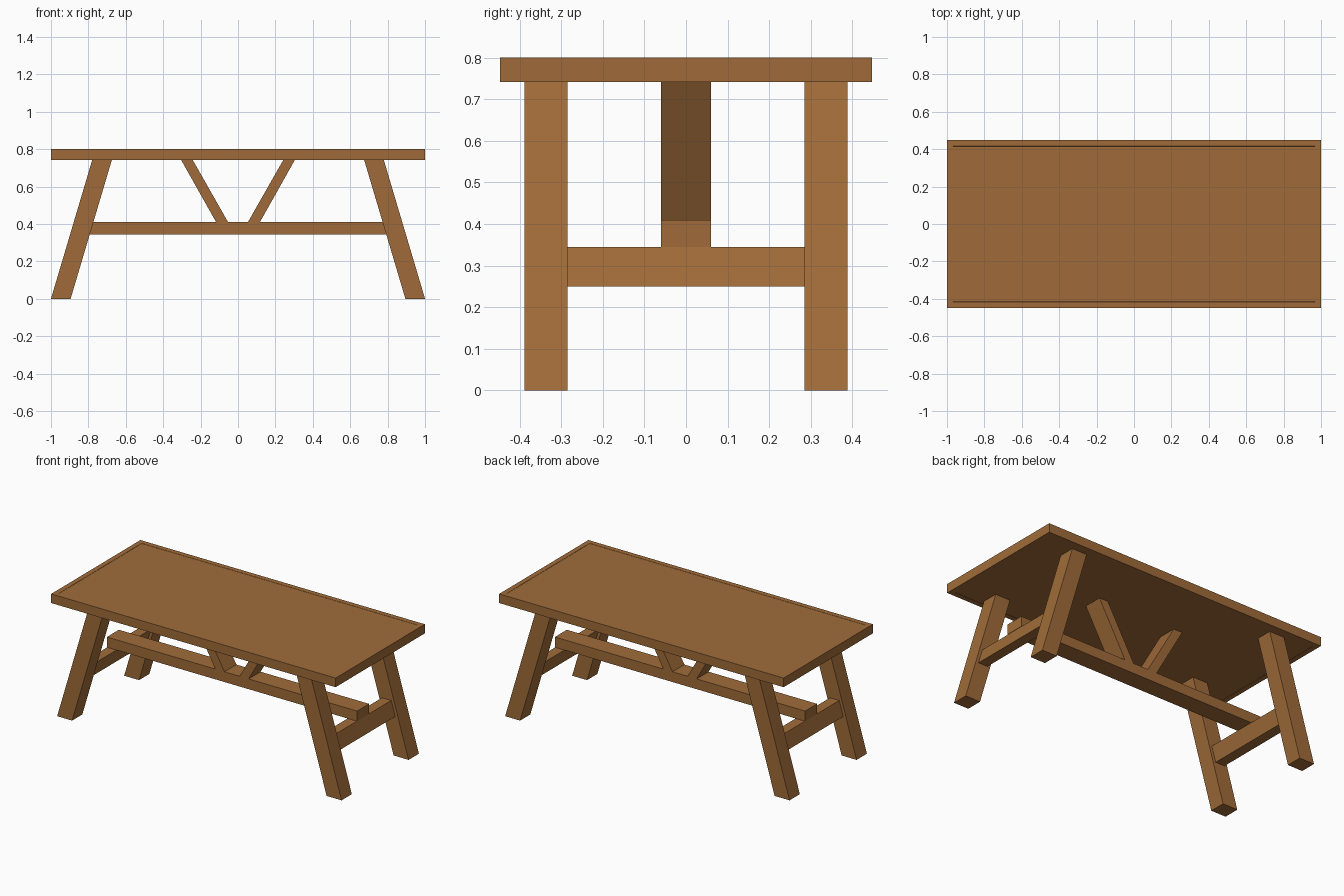
import bpy, bmesh

cube = bpy.data.objects.get("Cube")
if cube:
    bpy.data.objects.remove(cube, do_unlink=True)

# Single wood colour
wood = bpy.data.materials.new("brown wood")
wood.use_nodes = True
colour = (0.35, 0.148, 0.041, 1)
wood.diffuse_color = colour
bsdf = wood.node_tree.nodes["Principled BSDF"]
bsdf.inputs["Base Color"].default_value = colour
bsdf.inputs["Roughness"].default_value = 0.8

TOP, UNDER = 0.8, 0.742      # table top heights
LEAN = 0.297                 # leg lean, x per unit of z


def finish(name, bm):
    bmesh.ops.recalc_face_normals(bm, faces=bm.faces)
    mesh = bpy.data.meshes.new(name)
    bm.to_mesh(mesh)
    bm.free()
    mesh.materials.append(wood)
    obj = bpy.data.objects.new(name, mesh)
    bpy.context.collection.objects.link(obj)


def timber(name, low, high, z0, z1, y0, y1, side=1):
    """Straight or slanted timber; low and high are its x ranges at z0 and z1."""
    bm = bmesh.new()
    outline = [(low[0], z0), (low[1], z0), (high[1], z1), (high[0], z1)]
    face = bm.faces.new([bm.verts.new((side * x, y0, z)) for x, z in outline])
    moved = bmesh.ops.extrude_face_region(bm, geom=[face])["geom"]
    for v in moved:
        if isinstance(v, bmesh.types.BMVert):
            v.co.y = y1
    finish(name, bm)


# Table top with a shallow inset panel above and below
bm = bmesh.new()
bmesh.ops.create_cube(bm, size=1)
for v in bm.verts:
    v.co.x *= 2
    v.co.y *= 0.896
    v.co.z = TOP if v.co.z > 0 else UNDER
for face in [f for f in bm.faces if abs(f.normal.z) > 0.9]:
    up = face.normal.z > 0
    bmesh.ops.inset_region(bm, faces=[face], thickness=0.045)
    rim = list(face.verts)
    ring = bmesh.ops.inset_region(bm, faces=[face], thickness=0.001)
    for v in face.verts:
        v.co.z += -0.001 if up else 0.001
finish("table_top", bm)


def leaning(inner, outer, z):
    return (inner - LEAN * z, outer - LEAN * z)


for side, label in ((1, "left"), (-1, "right")):
    # Splayed legs
    for y0, y1, end in ((-0.388, -0.285, "front"), (0.285, 0.388, "back")):
        timber(f"{end}_{label}_leg", leaning(0.895, 1, 0), leaning(0.895, 1, 0.744),
               0, 0.744, y0, y1, side)
    # Rail joining each pair of legs, leaning with them
    timber(f"{label}_cross_rail", leaning(0.915, 0.98, 0.25), leaning(0.915, 0.98, 0.345),
           0.25, 0.345, -0.286, 0.286, side)
    # Slanted brace from the long beam to the top
    timber(f"{label}_brace", (0.053, 0.117), (0.243, 0.305),
           0.41, 0.744, -0.06, 0.06, side)

# Long beam resting on the rails
timber("long_beam", (-0.88, 0.88), (-0.88, 0.88), 0.345, 0.41, -0.06, 0.06)
